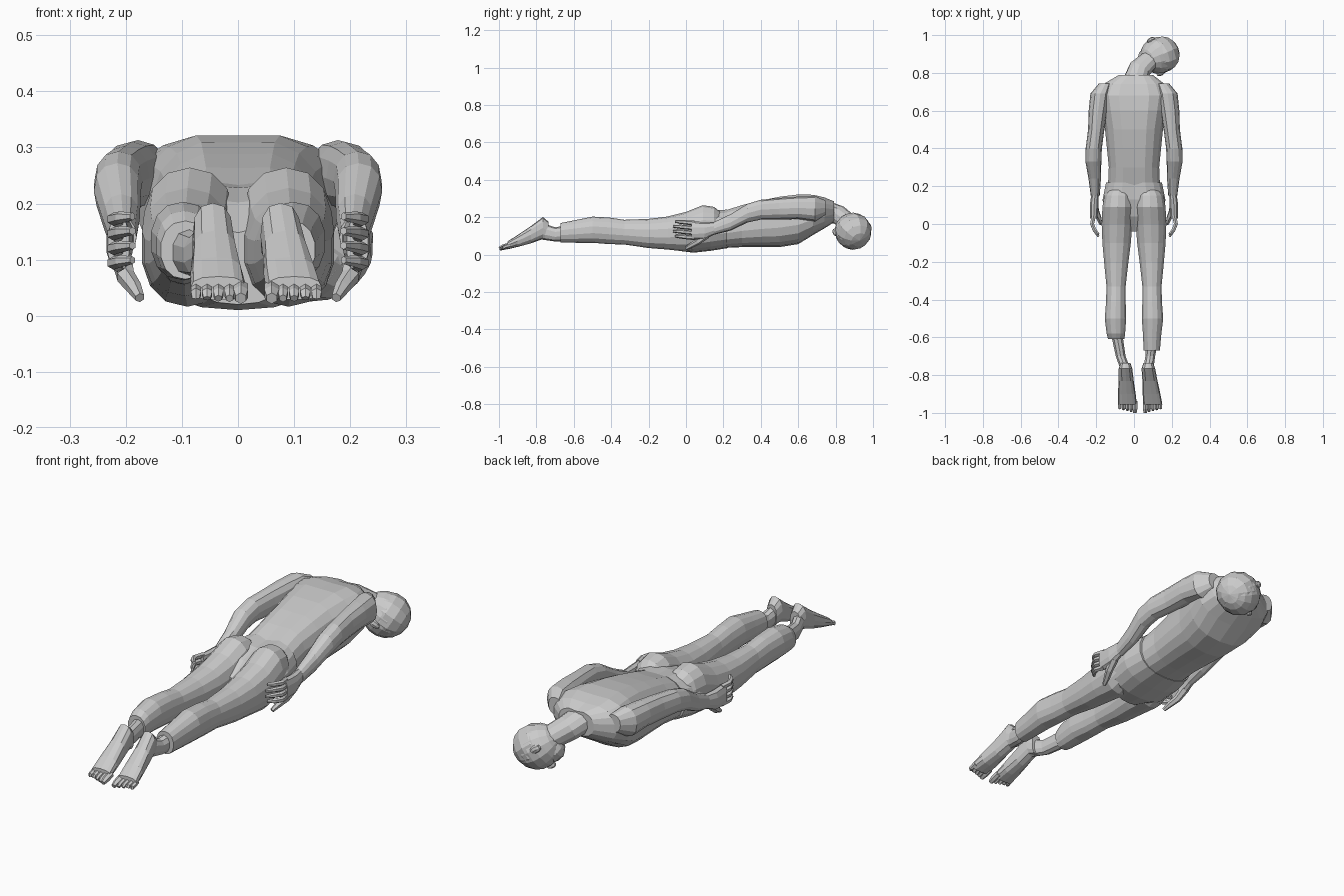
import bpy, bmesh
from math import sin, cos, pi, copysign
from mathutils import Vector, Matrix

default_cube = bpy.data.objects.get("Cube")
if default_cube:
    bpy.data.objects.remove(default_cube)


def finish(name, bm):
    """Turn a bmesh into a named, flat-shaded object."""
    bmesh.ops.recalc_face_normals(bm, faces=bm.faces)
    mesh = bpy.data.meshes.new(name)
    bm.to_mesh(mesh)
    bm.free()
    obj = bpy.data.objects.new(name, mesh)
    bpy.context.scene.collection.objects.link(obj)
    return obj


def loft(name, rings, sides=14, power=0.9, side=1, follow=False, groove=0):
    """Skin elliptical rings (x, y, z, half width, half height).
    follow turns each ring square to the path; groove dents the upper middle."""
    bm = bmesh.new()
    centres = [Vector((side * r[0], r[1], r[2])) for r in rings]
    loops = []
    for i, (centre, ring) in enumerate(zip(centres, rings)):
        across, up = Vector((1, 0, 0)), Vector((0, 0, 1))
        if follow:
            ahead = centres[min(i + 1, len(centres) - 1)] - centres[max(i - 1, 0)]
            ahead.normalize()
            across = (across - ahead * across.dot(ahead)).normalized()
            up = across.cross(ahead)
        loop = []
        for k in range(sides):
            angle = 2 * pi * k / sides + pi / 2
            c, s = cos(angle), sin(angle)
            c = copysign(abs(c) ** power, c)
            s = copysign(abs(s) ** power, s)
            point = centre + across * c * ring[3] + up * s * ring[4]
            if k == 0:
                point.z -= groove
            loop.append(bm.verts.new(point))
        loops.append(loop)
    for a, b in zip(loops, loops[1:]):
        for k in range(sides):
            n = (k + 1) % sides
            bm.faces.new((a[k], a[n], b[n], b[k]))
    bm.faces.new(loops[0])
    bm.faces.new(loops[-1])
    return finish(name, bm)


def tube(name, points, radii, side=1, sides=6):
    """Small tapered limb such as a finger, square to its path."""
    rings = [(*p, r, r) for p, r in zip(points, radii)]
    return loft(name, rings, sides, 1, side, True)


def ball(name, centre, radii, axis=(0, 0, 1), segments=14, rings=9):
    """Ellipsoid whose local z points along axis."""
    bm = bmesh.new()
    bmesh.ops.create_uvsphere(bm, u_segments=segments, v_segments=rings, radius=1)
    turn = Vector(axis).to_track_quat('Z', 'Y').to_matrix().to_4x4()
    bm.transform(Matrix.Translation(centre) @ turn @ Matrix.Diagonal((*radii, 1)))
    return finish(name, bm)


# Trunk, lying face down along y
loft("torso", [
    (0, .19, .135, .14, .1),
    (0, .3, .155, .135, .115),
    (0, .4, .168, .145, .127),
    (0, .5, .178, .155, .138),
    (0, .6, .192, .175, .136),
    (0, .68, .215, .19, .11),
    (0, .74, .225, .165, .085),
    (.01, .79, .23, .09, .058),
], sides=18, power=.8, groove=.007)
loft("pelvis", [
    (0, -.04, .09, .09, .07),
    (0, .04, .112, .163, .102),
    (0, .13, .13, .168, .11),
    (0, .22, .14, .15, .106),
], sides=18, power=.85, groove=.012)

# Neck bends down and towards the left
loft("neck", [
    (0, .73, .24, .07, .055),
    (.03, .82, .21, .06, .052),
    (.1, .88, .16, .05, .05),
], sides=12, follow=True)

# Head, tipped over with its crown to the left and down
head = Vector((.132, .893, .125))
crown = Vector((.7, .3, -.5)).normalized()
ear_dir = Vector((-.65, .6, .45))
ear_dir = (ear_dir - crown * ear_dir.dot(crown)).normalized()
face = ear_dir.cross(crown)
ball("skull", head, (.098, .098, .104), crown)
ball("hair", head + crown * .012 - face * .01, (.098, .096, .095), crown, 11, 7)
ball("jaw", head - crown * .045 + face * .035, (.058, .06, .06), crown, 10, 6)
ball("nose", head + face * .097 - crown * .01, (.012, .014, .022), crown, 6, 5)
for word, sign in (("right", 1), ("left", -1)):
    spot = head + ear_dir * sign * .093 - crown * .02
    ball(word + "_ear", spot, (.014, .018, .026), crown, 8, 5)

arm_rings = [
    (.15, .745, .25, .035, .04),
    (.178, .69, .245, .053, .068),
    (.19, .6, .25, .05, .06),
    (.2, .5, .245, .043, .058),
    (.213, .4, .24, .043, .053),
    (.215, .33, .222, .042, .05),
    (.208, .24, .173, .033, .044),
    (.205, .15, .14, .024, .034),
]
palm_rings = [
    (.205, .17, .145, .02, .03),
    (.211, .1, .128, .024, .046),
    (.213, .03, .128, .02, .05),
]
leg_rings = [
    (.075, .2, .14, .05, .075),
    (.084, .15, .155, .075, .1),
    (.086, .09, .157, .083, .107),
    (.09, .0, .122, .083, .106),
    (.092, -.1, .115, .077, .088),
    (.094, -.2, .113, .066, .078),
    (.095, -.33, .12, .052, .066),
    (.096, -.41, .127, .053, .071),
    (.098, -.5, .133, .058, .07),
    (.096, -.58, .125, .05, .062),
]

# Limbs: inward or outward foot position differs from side to side
for word, side, cuff, heel, toes in (("right", -1, -.61, .045, .035),
                                     ("left", 1, -.67, .076, .1)):
    # Arm and hand
    loft(word + "_arm", arm_rings, 12, side=side)
    loft(word + "_palm", palm_rings, 10, side=side)
    for i, finger in enumerate(("index", "middle", "ring", "little")):
        z = .09 + .026 * i
        reach = -.055 - .012 * (i in (1, 2))
        tube(f"{word}_{finger}_finger",
             [(.213, .045, z), (.222, .0, z + .004), (.21, -.03, z + .007),
              (.188, reach, z + .009)],
             [.013, .012, .011, .007], side)
    tube(word + "_thumb",
         [(.208, .11, .105), (.2, .065, .07), (.185, .03, .05), (.175, .0, .032)],
         [.02, .017, .014, .009], side)

    # Leg with a cut-off cuff, then a thinner ankle
    mid = (heel + .096) / 2
    loft(word + "_leg", leg_rings + [(.094, cuff, .117, .044, .052)], 14, side=side)
    loft(word + "_ankle", [
        (.094, cuff + .04, .115, .032, .042),
        (mid, -.7, .108, .027, .038),
        (heel, -.77, .125, .028, .045),
    ], 10, side=side)

    # Foot wedge, sole upwards
    def along(t):
        return heel + (toes - heel) * t

    loft(word + "_foot", [
        (heel, -.735, .125, .026, .05),
        (heel, -.765, .142, .036, .059),
        (along(.35), -.83, .106, .04, .046),
        (along(.7), -.9, .073, .047, .032),
        (along(1), -.955, .049, .05, .021),
    ], 12, .8, side)

    # Toes, biggest on the inner side
    for i in range(5):
        x = toes + .02 * (i - 2)
        size = .015 if i == 0 else .0105
        tip = -.998 + .006 * i
        tube(f"{word}_toe_{i}",
             [(x, -.94, .05), (x, -.975, .04), (x, tip, .031)],
             [size, size, size * .7], side)
